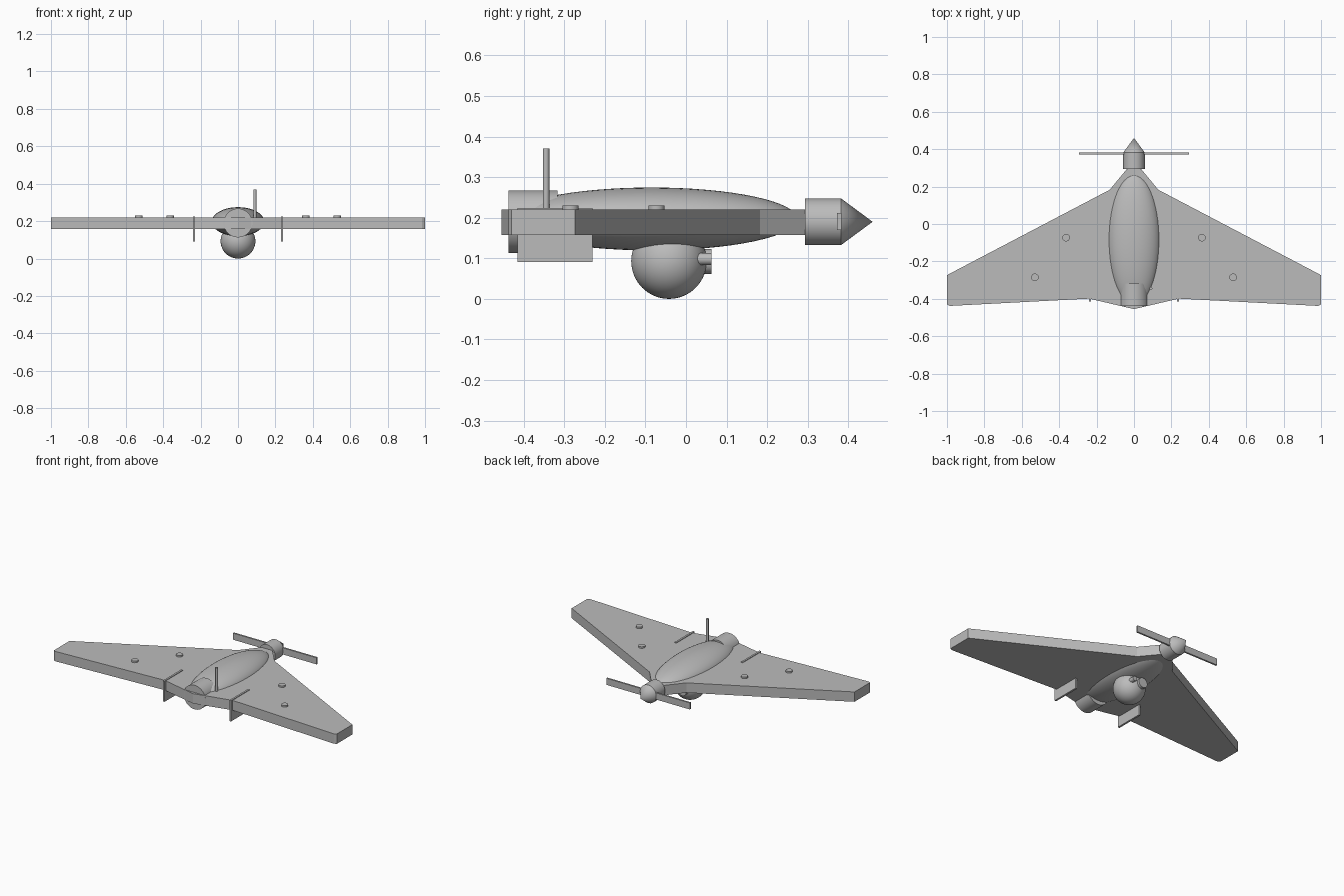
import bpy, bmesh, math
from mathutils import Matrix, Vector

if "Cube" in bpy.data.objects:
    bpy.data.objects.remove(bpy.data.objects["Cube"], do_unlink=True)

GREY = (0.5, 0.5, 0.5, 1)
grey = bpy.data.materials.new("airframe grey")
grey.use_nodes = True
grey.diffuse_color = GREY
grey.node_tree.nodes["Principled BSDF"].inputs["Base Color"].default_value = GREY


def finish(name, bm, smooth=True):
    bmesh.ops.recalc_face_normals(bm, faces=bm.faces)
    mesh = bpy.data.meshes.new(name)
    bm.to_mesh(mesh)
    bm.free()
    mesh.materials.append(grey)
    obj = bpy.data.objects.new(name, mesh)
    bpy.context.collection.objects.link(obj)
    if smooth:
        bpy.ops.object.select_all(action="DESELECT")
        obj.select_set(True)
        bpy.context.view_layer.objects.active = obj
        bpy.ops.object.shade_smooth_by_angle(angle=math.radians(35))
    return obj


def box(name, low, high):
    low, high = Vector(low), Vector(high)
    bm = bmesh.new()
    place = Matrix.Translation((low + high) / 2) @ Matrix.Diagonal((*(high - low), 1))
    bmesh.ops.create_cube(bm, size=1, matrix=place)
    return finish(name, bm, False)


def ellipsoid(name, centre, radii):
    bm = bmesh.new()
    # Poles run along the length of the aircraft
    place = (Matrix.Translation(centre) @ Matrix.Diagonal((*radii, 1))
             @ Matrix.Rotation(math.pi / 2, 4, "X"))
    bmesh.ops.create_uvsphere(bm, u_segments=48, v_segments=32, radius=1, matrix=place)
    return finish(name, bm)


def tube(name, start, end, radius, end_radius=None, sides=40):
    start, end = Vector(start), Vector(end)
    axis = end - start
    turn = axis.to_track_quat("Z", "Y").to_matrix().to_4x4()
    bm = bmesh.new()
    bmesh.ops.create_cone(bm, cap_ends=True, segments=sides, radius1=radius,
                          radius2=radius if end_radius is None else end_radius,
                          depth=axis.length,
                          matrix=Matrix.Translation((start + end) / 2) @ turn)
    return finish(name, bm)


# Flying wing: half outline mirrored across the centre, then extruded
WING_LOW, WING_HIGH = 0.157, 0.22
half = [(0, -0.455), (0.24, -0.399), (0.985, -0.438), (1, -0.43),
        (1, -0.274), (0.99, -0.268), (0.13, 0.183), (0, 0.34)]
outline = half + [(-x, y) for x, y in reversed(half[1:-1])]
bm = bmesh.new()
base = bm.faces.new([bm.verts.new((x, y, WING_LOW)) for x, y in outline])
top = bmesh.ops.extrude_face_region(bm, geom=[base], use_keep_orig=True)
bmesh.ops.translate(bm, vec=(0, 0, WING_HIGH - WING_LOW),
                    verts=[v for v in top["geom"] if isinstance(v, bmesh.types.BMVert)])
finish("wing", bm, False)

# Body and nose housing
ellipsoid("fuselage", (0, -0.085, 0.197), (0.14, 0.36, 0.0775))
tube("nose_housing", (0, -0.438, 0.19), (0, -0.317, 0.19), 0.077)

# Pusher motor, spinner and propeller
tube("motor", (0, 0.293, 0.19), (0, 0.382, 0.19), 0.0575)
tube("spinner", (0, 0.382, 0.19), (0, 0.46, 0.19), 0.0575, 0)
box("propeller", (-0.295, 0.372, 0.17), (0.295, 0.383, 0.212))

# Camera ball with two lenses
ellipsoid("camera_ball", (0, -0.042, 0.093), (0.093, 0.093, 0.093))
tube("main_lens", (-0.015, 0.02, 0.092), (-0.015, 0.063, 0.092), 0.031)
tube("small_lens", (0.045, 0.02, 0.098), (0.045, 0.063, 0.098), 0.015)

# Antenna
tube("antenna", (0.09, -0.345, 0.19), (0.09, -0.345, 0.37), 0.008, sides=20)

# Fins and wing caps on both sides
for side, word in ((1, "left"), (-1, "right")):
    x = side * 0.235
    box(f"{word}_fin", (x - 0.006, -0.415, 0.091), (x + 0.006, -0.23, 0.224))
    for place, cx, cy in (("inner", 0.363, -0.073), ("outer", 0.53, -0.285)):
        tube(f"{word}_{place}_cap", (side * cx, cy, 0.21), (side * cx, cy, 0.23), 0.02)
